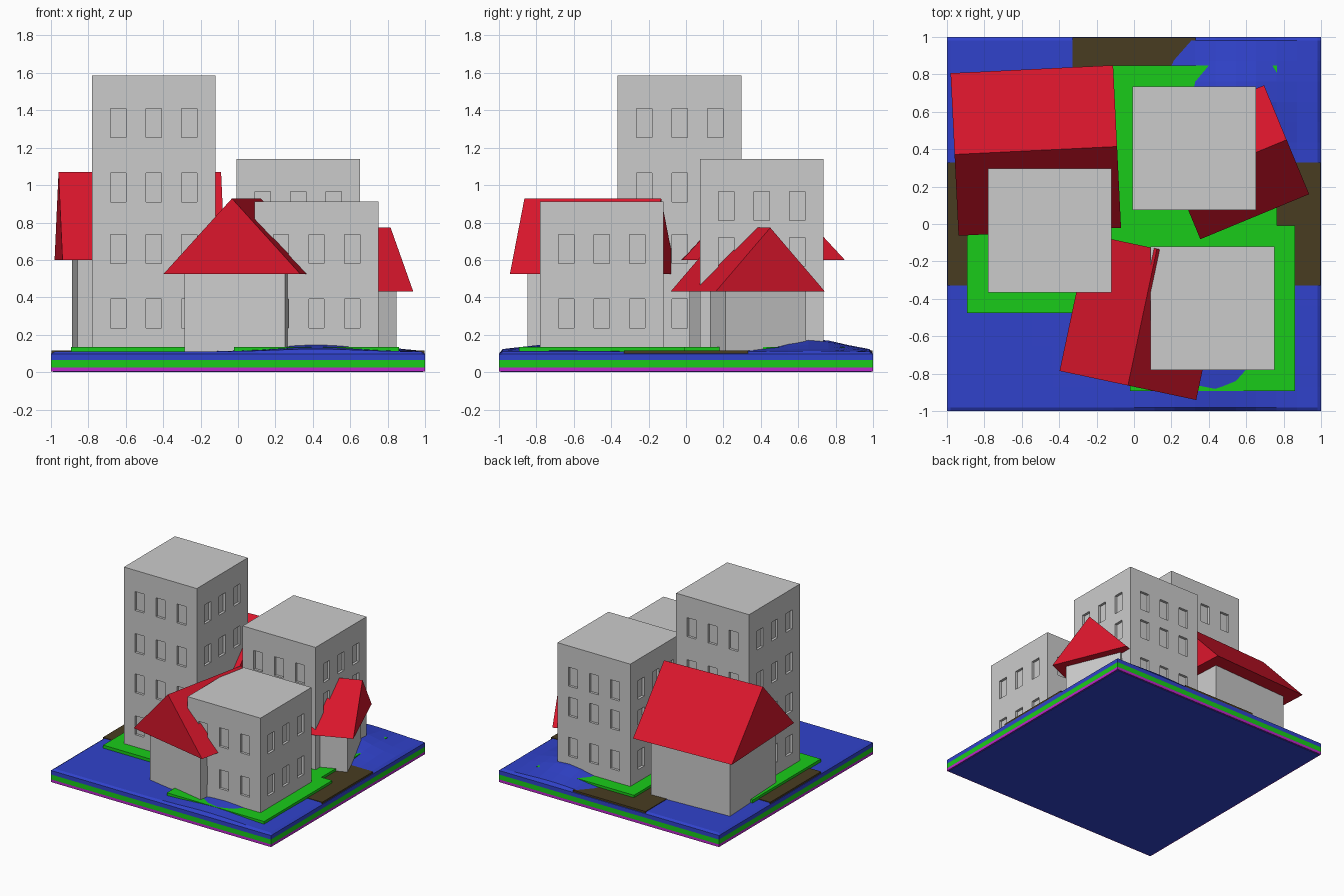
import bpy, bmesh, math
from mathutils import Matrix, Vector

if "Cube" in bpy.data.objects:
    bpy.data.objects.remove(bpy.data.objects["Cube"])


def material(name, rgb):
    m = bpy.data.materials.new(name)
    m.diffuse_color = (*rgb, 1)
    m.use_nodes = True
    m.node_tree.nodes["Principled BSDF"].inputs["Base Color"].default_value = m.diffuse_color
    return m


BLUE = material("blue", (0.03, 0.055, 0.6))
GREEN = material("green", (0.01, 0.6, 0.01))
MAGENTA = material("magenta", (0.5, 0.02, 0.6))
BROWN = material("brown", (0.065, 0.045, 0.015))
RED = material("red", (0.7, 0.008, 0.025))


def add_box(bm, lo, hi):
    lo, hi = Vector(lo), Vector(hi)
    bmesh.ops.create_cube(bm, size=1, matrix=Matrix.Translation((lo + hi) / 2)
                          @ Matrix.Diagonal((*(hi - lo), 1)))


def finish(name, bm, mat=None):
    bmesh.ops.recalc_face_normals(bm, faces=bm.faces)
    me = bpy.data.meshes.new(name)
    bm.to_mesh(me)
    bm.free()
    ob = bpy.data.objects.new(name, me)
    bpy.context.collection.objects.link(ob)
    if mat:
        me.materials.append(mat)
    return ob


def box(name, lo, hi, mat=None):
    bm = bmesh.new()
    add_box(bm, lo, hi)
    return finish(name, bm, mat)


# Layered ground slab
box("underside", (-.99, -.99, 0), (.99, .99, .004), BLUE)
box("bottom_layer", (-1, -1, .003), (1, 1, .025), MAGENTA)
box("middle_layer", (-1, -1, .025), (1, 1, .065), GREEN)


# Blue terrain: bevelled border and two low mounds
def ground_height(x, y):
    h = .11
    for cx, cy, amp, r in ((.56, .66, .07, .25), (.42, -.66, .043, .3)):
        h += amp * math.exp(-((x - cx) ** 2 + (y - cy) ** 2) / r ** 2)
    return .098 if max(abs(x), abs(y)) > .999 else h


bm = bmesh.new()
bmesh.ops.create_grid(bm, x_segments=20, y_segments=20, size=1)
for v in bm.verts:
    x, y = (c * .98 / .9 if abs(c) < .95 else c for c in v.co[:2])
    v.co = (x, y, ground_height(x, y))
rim = bmesh.ops.extrude_edge_only(bm, edges=[e for e in bm.edges if e.is_boundary])
for g in rim["geom"]:
    if isinstance(g, bmesh.types.BMVert):
        g.co.z = .065
finish("terrain", bm, BLUE)

# Brown paths leading off three sides
box("back_path", (-.33, .6, .09), (.33, .997, .115), BROWN)
box("left_path", (-.997, -.33, .09), (-.6, .33, .115), BROWN)
box("right_path", (.6, -.33, .09), (.997, .33, .115), BROWN)


# Apartment blocks on lawns, with recessed windows on all four sides
def block(name, cx, cy, top, rows):
    h, d = .331, .02
    box(name + "_lawn", (cx - .442, cy - .442, .10), (cx + .442, cy + .442, .135), GREEN)
    body = box(name, (cx - h, cy - h, .10), (cx + h, cy + h, top))
    bm = bmesh.new()
    for side in range(4):
        n0 = len(bm.verts)
        for z in rows:
            for off in (-.19, 0, .19):
                add_box(bm, (off - .041, -h - .02, z), (off + .041, -h + d, z + .155))
        bm.verts.ensure_lookup_table()
        bmesh.ops.rotate(bm, verts=bm.verts[n0:], cent=(0, 0, 0),
                         matrix=Matrix.Rotation(side * math.pi / 2, 3, 'Z'))
    bmesh.ops.translate(bm, verts=bm.verts, vec=(cx, cy, 0))
    cutter = finish(name + "_window_cutter", bm)
    cutter.hide_render = True
    cutter.hide_set(True)
    mod = body.modifiers.new("windows", 'BOOLEAN')
    mod.operation = 'DIFFERENCE'
    mod.solver = 'EXACT'
    mod.object = cutter


block("tall_block", -.45, -.034, 1.585, (.235, .58, .91, 1.255))
block("middle_block", .322, .405, 1.14, (.235, .565, .81))
block("low_block", .42, -.45, .912, (.235, .58))


# Houses: one design scaled by roof width, ridge along local x
def house(name, cx, cy, s, angle, eave):
    M = Matrix.Translation((cx, cy, 0)) @ Matrix.Rotation(math.radians(angle), 4, 'Z')
    walls = box(name + "_walls", (-.4 * s, -.368 * s, .10), (.4 * s, .368 * s, eave))
    bm = bmesh.new()
    ends = [[bm.verts.new((x, y, z)) for y, z in
             ((-s / 2, eave), (s / 2, eave), (0, eave + .54 * s))]
            for x in (-s / 2, s / 2)]
    for e in ends:
        bm.faces.new(e)
    for i in range(3):
        j = (i + 1) % 3
        bm.faces.new((ends[0][i], ends[0][j], ends[1][j], ends[1][i]))
    roof = finish(name + "_roof", bm, RED)
    for ob in (walls, roof):
        ob.data.transform(M)


house("large_house", -.525, .393, .87, 2.8, .60)
house("front_house", .045, -.498, .747, 78, .525)
house("small_house", .525, .33, .63, 22.5, .432)
